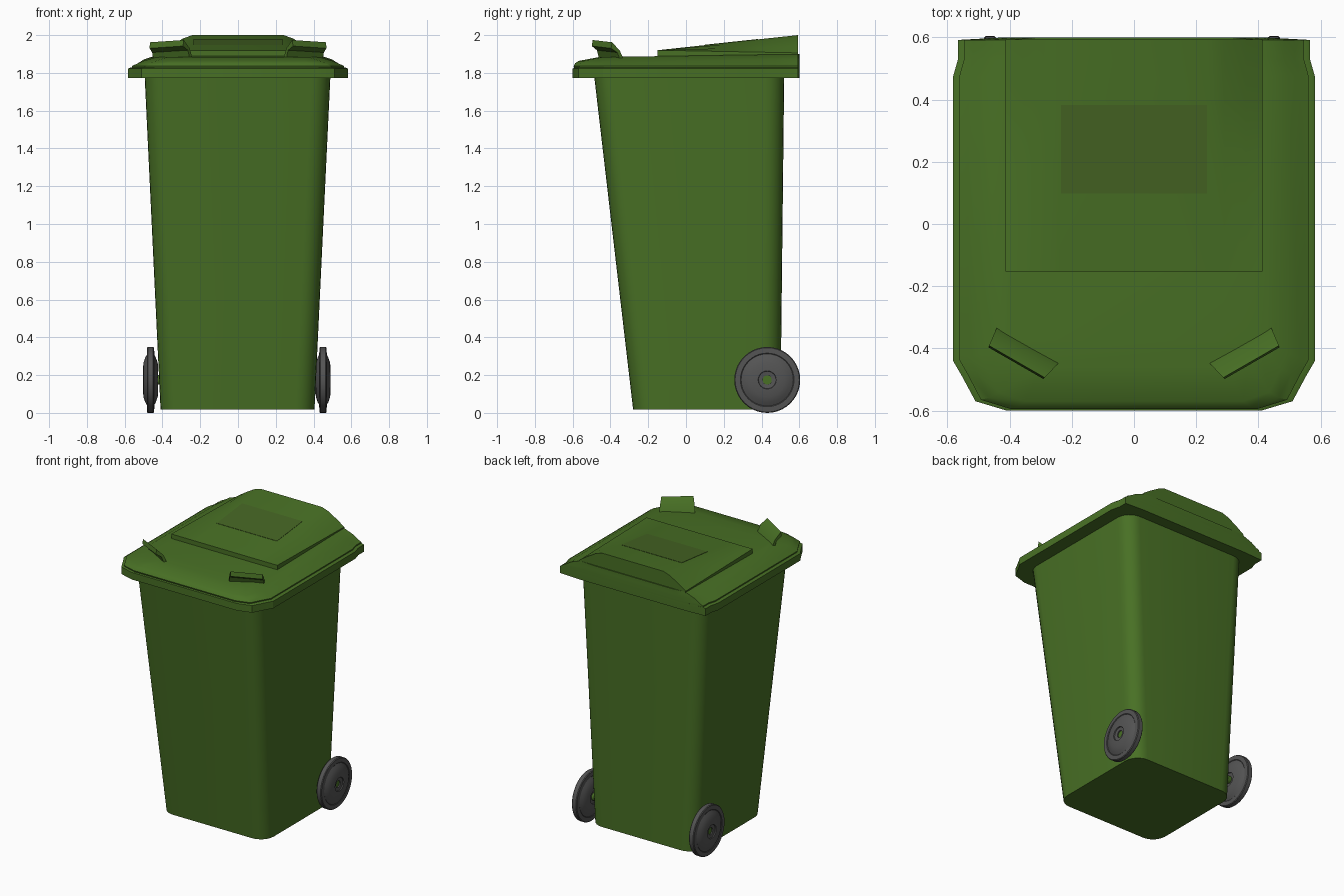
import bpy, bmesh, math
from mathutils import Vector

if "Cube" in bpy.data.objects:
    bpy.data.objects.remove(bpy.data.objects["Cube"])


def material(name, rgb):
    m = bpy.data.materials.new(name)
    m.diffuse_color = (*rgb, 1)
    m.use_nodes = True
    m.node_tree.nodes["Principled BSDF"].inputs["Base Color"].default_value = m.diffuse_color
    return m


GREEN = material("bin green", (0.065, 0.162, 0.018))
DULL = material("dull green", (0.060, 0.130, 0.017))
GREY = material("wheel grey", (0.088, 0.088, 0.088))


def loft(name, rings, mat, closed=False, angle=30):
    """Skin a list of equal-length rings; cap the ends unless closed."""
    bm = bmesh.new()
    vs = [[bm.verts.new(p) for p in r] for r in rings]
    n = len(rings[0])
    pairs = list(zip(vs, vs[1:])) + ([(vs[-1], vs[0])] if closed else [])
    for a, b in pairs:
        for i in range(n):
            j = (i + 1) % n
            bm.faces.new((a[i], a[j], b[j], b[i]))
    if not closed:
        bm.faces.new(vs[0][::-1])
        bm.faces.new(vs[-1])
    bmesh.ops.recalc_face_normals(bm, faces=bm.faces)
    me = bpy.data.meshes.new(name)
    bm.to_mesh(me)
    bm.free()
    ob = bpy.data.objects.new(name, me)
    bpy.context.collection.objects.link(ob)
    me.materials.append(mat)
    bpy.ops.object.select_all(action='DESELECT')
    ob.select_set(True)
    bpy.context.view_layer.objects.active = ob
    bpy.ops.object.shade_smooth_by_angle(angle=math.radians(angle))
    return ob


def rounded_rect(x0, x1, y0, y1, z, r, seg=6):
    pts = []
    corners = [(x1 - r, y1 - r), (x0 + r, y1 - r), (x0 + r, y0 + r), (x1 - r, y0 + r)]
    for k, (cx, cy) in enumerate(corners):
        for i in range(seg + 1):
            a = math.pi / 2 * (k + i / seg)
            pts.append((cx + r * math.cos(a), cy + r * math.sin(a), z))
    return pts


# tapered body
loft("bin_body", [rounded_rect(-0.41, 0.405, -0.28, 0.50, 0.018, 0.10),
                  rounded_rect(-0.495, 0.49, -0.488, 0.52, 1.80, 0.10)], GREEN)

# rim and lid share one plan: chamfered front corners, notched back corners
HALF = [(0.41, -0.60), (0.51, -0.57), (0.553, -0.49), (0.582, -0.44),
        (0.582, 0.474), (0.566, 0.53), (0.566, 0.592), (0.42, 0.60)]
PLAN = HALF + [(-x, y) for x, y in HALF[::-1]]


def plan_ring(inset, z, tilt=0.0, front=None):
    """Plan inset at the sides and front, the back edge staying put."""
    f = inset if front is None else front
    out = []
    for x, y in PLAN:
        y2 = y * (1 - f / 0.6) if y < 0 else y
        out.append((x * (1 - inset / 0.582), y2, z + tilt * (y2 + 0.45)))
    return out


loft("rim", [plan_ring(0, 1.772), plan_ring(0, 1.822), plan_ring(0.012, 1.828)], GREEN)
loft("lid", [plan_ring(0.02, 1.822, front=0.01),
             plan_ring(0.02, 1.836, front=0.005),
             plan_ring(0.05, 1.850, front=0.012),
             plan_ring(0.085, 1.864, 0.008, front=0.03),
             plan_ring(0.16, 1.884, 0.0145, front=0.14)], GREEN)


# raised lid panel: flat at the front, crowned towards the back
def panel_ring(y):
    t = (y + 0.15) / 0.742
    edge, crest = 1.92 - 0.014 * t, 1.92 + 0.08 * t
    half = [(0.413, 1.86), (0.413, edge), (0.36, edge + 0.38 * (crest - edge)),
            (0.29, edge + 0.82 * (crest - edge)), (0.24, crest)]
    return [(x, y, z) for x, z in half] + [(-x, y, z) for x, z in half[::-1]]


loft("raised_lid_panel", [panel_ring(y) for y in (-0.152, 0.2, 0.40, 0.593)], GREEN)


# dull label patch lying on the panel crest
def patch_ring(y):
    z = 1.92 + 0.08 * (y + 0.15) / 0.742
    return [(s * 0.235, y, z + h) for s, h in ((-1, -0.002), (1, -0.002), (1, 0.002), (-1, 0.002))]


loft("label_patch", [patch_ring(0.098), patch_ring(0.382)], DULL)

# two angled lid grips: an upright web with a lip leaning outwards
GRIP = [(-0.005, 1.86), (0.022, 1.93), (0.066, 1.974), (0.072, 1.942), (0.036, 1.92), (0.016, 1.86)]
inner, outer = Vector((0.24, -0.445)), Vector((0.44, -0.33))
along = (outer - inner).normalized()
normal = Vector((along.y, -along.x))
for side, label in ((1, "right"), (-1, "left")):
    rings = []
    for base, drop, splay in ((inner, 0.0, 0.25), (outer, 0.012, -0.12)):
        ring = []
        for n, z in GRIP:
            p = base + normal * n + along * (splay * n)
            ring.append((side * p.x, p.y, z - drop * (z > 1.9)))
        rings.append(ring)
    loft("lid_grip_" + label, rings, GREEN)

# wheels: lathed profile (radius, half width) with a domed hub and open centre
SIDE = [(0.024, 0.030), (0.046, 0.033), (0.048, 0.040), (0.09, 0.038), (0.118, 0.028),
        (0.138, 0.017), (0.142, 0.020), (0.170, 0.019), (0.1745, 0.014)]
PROFILE = SIDE + [(r, -w) for r, w in SIDE[::-1]]
for cx, label in ((0.45, "right"), (-0.463, "left")):
    rings = []
    for i in range(40):
        a = 2 * math.pi * i / 40
        rings.append([(cx + w, 0.43 + r * math.cos(a), 0.1745 + r * math.sin(a)) for r, w in PROFILE])
    loft("wheel_" + label, rings, GREY, closed=True)

# axle joining the wheels through the body
loft("axle", [[(x, 0.43 + 0.025 * math.cos(i * math.pi / 8), 0.1745 + 0.025 * math.sin(i * math.pi / 8))
               for i in range(16)] for x in (-0.485, 0.472)], GREEN)
